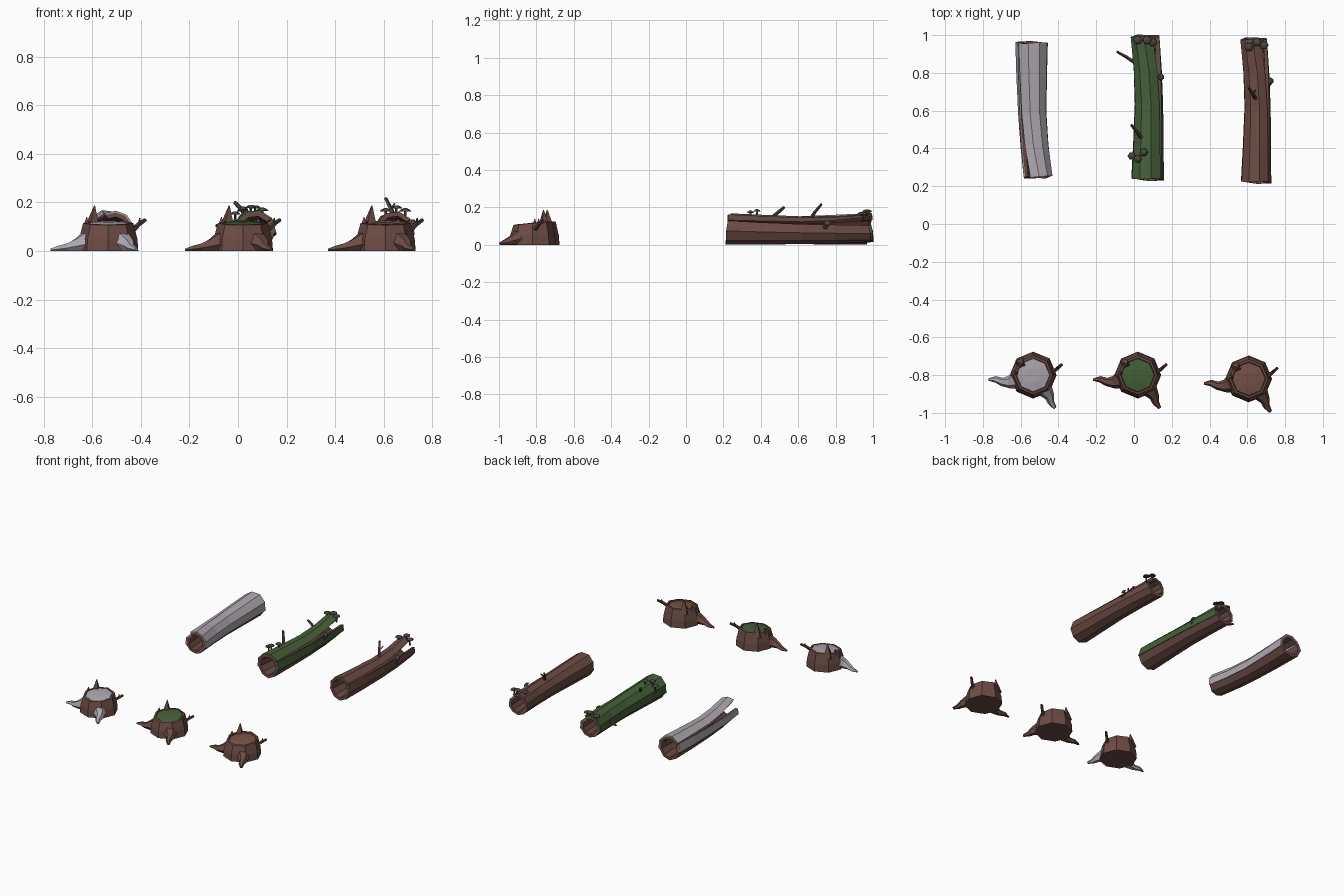
import bpy, bmesh, math, random
from mathutils import Vector, Matrix

if "Cube" in bpy.data.objects:
    bpy.data.objects.remove(bpy.data.objects["Cube"])

random.seed(4)


def material(name, rgb):
    m = bpy.data.materials.new(name)
    m.diffuse_color = (*rgb, 1)
    m.use_nodes = True
    m.node_tree.nodes["Principled BSDF"].inputs["Base Color"].default_value = m.diffuse_color
    return m


BARK = material("bark", (0.15, 0.072, 0.058))
WOOD = material("cut_wood", (0.19, 0.085, 0.066))
TWIG = material("twig_wood", (0.09, 0.05, 0.04))
SNOW = material("snow", (0.42, 0.39, 0.43))
MOSS = material("moss", (0.06, 0.12, 0.042))
FUNGUS = material("mushroom", (0.07, 0.06, 0.05))


def finish(bm, name, mat, matrix=None):
    if matrix:
        bm.transform(matrix)
    bmesh.ops.recalc_face_normals(bm, faces=bm.faces[:])
    me = bpy.data.meshes.new(name)
    bm.to_mesh(me)
    bm.free()
    me.materials.append(mat)
    ob = bpy.data.objects.new(name, me)
    bpy.context.collection.objects.link(ob)
    return ob


def skin(bm, rings, caps=True):
    # Join closed rings of equal vertex count
    rings = [[bm.verts.new(p) for p in r] for r in rings]
    n = len(rings[0])
    for a, b in zip(rings, rings[1:]):
        for i in range(n):
            j = (i + 1) % n
            bm.faces.new((a[i], a[j], b[j], b[i]))
    if caps:
        bm.faces.new(rings[0])
        bm.faces.new(rings[-1])


def tube(name, pts, mat, sides=5, matrix=None, floor=False):
    # Tapered tube along points (x, y, z, radius)
    bm = bmesh.new()
    P = [Vector(p[:3]) for p in pts]
    rings = []
    for i, p in enumerate(P):
        d = P[min(i + 1, len(P) - 1)] - P[max(i - 1, 0)]
        q = d.to_track_quat('Z', 'Y')
        ring = []
        for k in range(sides):
            a = 2 * math.pi * k / sides
            v = p + q @ (Vector((math.cos(a), math.sin(a), 0)) * pts[i][3])
            if floor:
                v.z = max(v.z, 0)
            ring.append(v)
        rings.append(ring)
    skin(bm, rings)
    return finish(bm, name, mat, matrix)


def mushroom(name, cap, direction=(0, 0, 1), r=0.023):
    d = Vector(direction).normalized()
    c = Vector(cap)
    prof = [(-0.04, 0.006), (0, 0.005), (0, r), (0.007, r * 0.8), (0.013, r * 0.3)]
    q = d.to_track_quat('Z', 'Y')
    bm = bmesh.new()
    skin(bm, [[c + q @ Vector((rr * math.cos(k * math.pi / 3), rr * math.sin(k * math.pi / 3), h))
               for k in range(6)] for h, rr in prof])
    finish(bm, name, FUNGUS)


def stump(tag, x, y, top_mat, root_mat):
    M = Matrix.Translation((x, y, 0))

    def ring(r, z, tilt):
        return [Vector((r * math.cos(k * math.pi / 4), r * math.sin(k * math.pi / 4),
                        z + tilt * r * math.sin(k * math.pi / 4))) for k in range(8)]

    # Eight-sided body with a raised rim
    bm = bmesh.new()
    skin(bm, [ring(0.124, 0, 0), ring(0.12, 0.05, 0), ring(0.103, 0.115, 0.09),
              ring(0.091, 0.117, 0.09), ring(0.088, 0.104, 0.09)])
    finish(bm, "stump_body_" + tag, BARK, M)
    # Top covering
    h = 0.106 if top_mat is WOOD else 0.112
    bm = bmesh.new()
    skin(bm, [ring(0.089, h - 0.004, 0.09), ring(0.087, h + 0.003, 0.09), ring(0.04, h + 0.008, 0.09)])
    finish(bm, "stump_top_" + tag, top_mat, M)
    # Splinter left on the rim
    tube("splinter_" + tag, [(-0.066, 0.062, 0.09, 0.032), (-0.062, 0.06, 0.13, 0.022),
                             (-0.056, 0.058, 0.187, 0.002)], BARK, 4, M)
    tube("small_splinter_" + tag, [(-0.09, 0.01, 0.1, 0.018), (-0.088, 0.012, 0.14, 0.002)], BARK, 4, M)
    # Roots
    tube("left_root_" + tag, [(-0.08, -0.02, 0.035, 0.055), (-0.125, -0.038, 0.022, 0.034),
                              (-0.165, -0.036, 0.012, 0.022), (-0.2, -0.022, 0.008, 0.017),
                              (-0.237, -0.024, 0.004, 0.006)], root_mat, 6, M, True)
    tube("front_root_" + tag, [(0.06, -0.075, 0.035, 0.045), (0.088, -0.115, 0.022, 0.026),
                               (0.095, -0.145, 0.012, 0.018), (0.116, -0.174, 0.005, 0.009)],
         root_mat, 6, M, True)
    # Broken branch
    tube("branch_" + tag, [(0.09, 0.005, 0.075, 0.014), (0.125, 0.032, 0.108, 0.01),
                           (0.153, 0.057, 0.128, 0.008)], TWIG, 5, M)
    tube("branch_fork_" + tag, [(0.128, 0.034, 0.11, 0.006), (0.13, 0.046, 0.135, 0.003)], TWIG, 4, M)


SEGS = 9
# Log stations: y, x offset, centre height, radius, crack width in radians
STATIONS = [(-0.385, 0, 0.082, 0.082, 0.05), (-0.19, 0.005, 0.078, 0.077, 0.14),
            (0.02, 0.008, 0.075, 0.071, 0.22), (0.2, 0.002, 0.078, 0.071, 0.42),
            (0.385, -0.012, 0.087, 0.073, 0.8)]
CRACK = math.radians(36)
JITTER = [[random.uniform(-0.012, 0.004) for _ in range(SEGS + 1)] for _ in range(2)]


def shell(name, mat, M, first, last, outer, inner):
    # Part of the hollow log wall, between two segment indices
    rings = []
    for n, (y, cx, cz, r, gap) in enumerate(STATIONS):
        pts = []
        for off, order in ((outer, range(first, last + 1)), (inner, range(last, first - 1, -1))):
            for k in order:
                a = CRACK + gap / 2 + (2 * math.pi - gap) * k / SEGS
                e = -JITTER[0][k] if n == 0 else JITTER[1][k] if n == len(STATIONS) - 1 else 0
                pts.append(Vector((cx + (r + off) * math.cos(a), y + e, cz + (r + off) * math.sin(a))))
        rings.append(pts)
    bm = bmesh.new()
    skin(bm, rings, False)
    # End caps as quad strips
    bm.verts.ensure_lookup_table()
    m = len(rings[0])
    for base in (0, m * (len(rings) - 1)):
        for i in range(last - first):
            bm.faces.new([bm.verts[base + j] for j in (i, i + 1, m - 2 - i, m - 1 - i)])
    finish(bm, name, mat, M)


def log(tag, x, y, rot, length, cover):
    M = Matrix.Translation((x, y, 0)) @ Matrix.Rotation(rot, 4, 'Z') @ Matrix.Diagonal((1, length, 1, 1))
    shell("hollow_log_" + tag, BARK, M, 0, SEGS, 0, -0.02)
    if cover:
        shell("log_upper_cover_" + tag, cover, M, 0, 4, 0.006, -0.002)
        shell("log_side_cover_" + tag, cover, M, SEGS - 1, SEGS, 0.006, -0.002)


stump("snowy", -0.534, -0.80, SNOW, SNOW)
stump("mossy", 0.02, -0.80, MOSS, BARK)
stump("plain", 0.607, -0.82, WOOD, BARK)
log("snowy", -0.53, 0.605, math.pi + 0.03, 0.94, SNOW)
log("mossy", 0.07, 0.615, 0, 1, MOSS)
log("plain", 0.645, 0.60, 0, 1, None)

# Mushrooms on the far ends, sides and near the front of the mossy log
CAPS = [(0.02, 0.974, 0.163), (0.07, 0.974, 0.175), (0.10, 0.963, 0.165),
        (-0.012, 0.36, 0.15), (0.02, 0.345, 0.17), (0.053, 0.38, 0.177),
        (0.608, 0.937, 0.163), (0.651, 0.963, 0.175), (0.688, 0.947, 0.163)]
for i, c in enumerate(CAPS):
    mushroom(f"mushroom_{i}", c, r=0.025 if i not in (3, 4, 5) else 0.022)
for i, (mx, my) in enumerate([(0.143, 0.778), (0.722, 0.757)]):
    mushroom(f"side_mushroom_{i}", (mx, my, 0.115), (0.7, 0, 0.7), 0.021)
    mushroom(f"low_side_mushroom_{i}", (mx - 0.005, my - 0.012, 0.095), (0.8, 0, 0.5), 0.015)

# Twigs on the mossy and plain logs
tube("upright_twig", [(0.045, 0.45, 0.135, 0.012), (0.015, 0.49, 0.17, 0.01), (-0.013, 0.525, 0.2, 0.008)], TWIG)
tube("side_twig", [(0.02, 0.845, 0.085, 0.011), (-0.04, 0.885, 0.098, 0.009), (-0.09, 0.913, 0.105, 0.007)], TWIG)
tube("forked_twig", [(0.645, 0.665, 0.135, 0.011), (0.628, 0.69, 0.175, 0.009), (0.607, 0.725, 0.217, 0.007)], TWIG)
tube("twig_fork", [(0.628, 0.69, 0.172, 0.006), (0.645, 0.71, 0.195, 0.004)], TWIG, 4)
